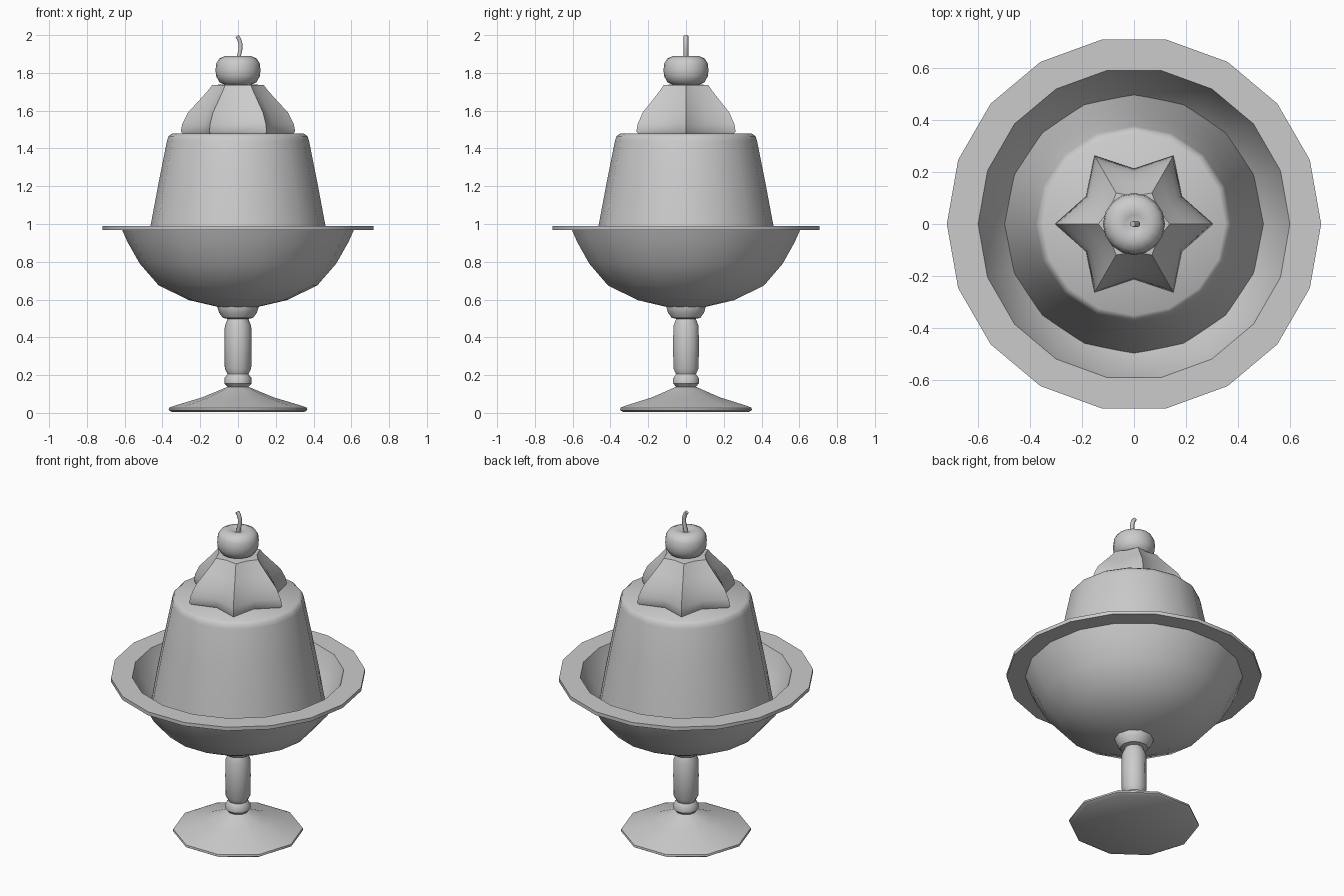
import bpy, bmesh, math

if "Cube" in bpy.data.objects:
    bpy.data.objects.remove(bpy.data.objects["Cube"])


def finish(name, bm, angle=40):
    bmesh.ops.recalc_face_normals(bm, faces=bm.faces)
    me = bpy.data.meshes.new(name)
    bm.to_mesh(me)
    bm.free()
    ob = bpy.data.objects.new(name, me)
    bpy.context.collection.objects.link(ob)
    bpy.ops.object.select_all(action='DESELECT')
    bpy.context.view_layer.objects.active = ob
    ob.select_set(True)
    bpy.ops.object.shade_smooth_by_angle(angle=math.radians(angle))
    return ob


def lathe(name, profile, sides, angle=40, ripple=None):
    """Revolve (radius, z) points; ripple gives a second radius for odd columns."""
    bm = bmesh.new()
    rings = []
    for k, (r, z) in enumerate(profile):
        if r == 0:
            rings.append([bm.verts.new((0, 0, z))] * sides)
            continue
        ring = []
        for i in range(sides):
            a = 2 * math.pi * i / sides
            q = ripple[k] if ripple and i % 2 else r
            ring.append(bm.verts.new((q * math.cos(a), q * math.sin(a), z)))
        rings.append(ring)
    for lo, hi in zip(rings, rings[1:]):
        for i in range(sides):
            j = (i + 1) % sides
            quad = list(dict.fromkeys((lo[i], lo[j], hi[j], hi[i])))
            bm.faces.new(quad)
    return finish(name, bm, angle)


# Foot and turned stem
lathe("foot_and_stem", [
    (0, 0.005), (0.35, 0.005), (0.367, 0.015), (0.365, 0.027), (0.34, 0.037),
    (0.19, 0.082), (0.11, 0.115), (0.055, 0.138), (0.071, 0.155), (0.071, 0.185),
    (0.055, 0.205), (0.07, 0.235), (0.072, 0.36), (0.07, 0.46), (0.055, 0.498),
    (0.08, 0.503), (0.1, 0.53), (0.11, 0.56), (0.11, 0.575), (0, 0.575)], 10)

# Bowl with flat rim
lathe("bowl", [
    (0, 0.555), (0.1, 0.56), (0.26, 0.597), (0.42, 0.675), (0.52, 0.79),
    (0.585, 0.905), (0.613, 0.968), (0.718, 0.968), (0.718, 0.99), (0.598, 0.99),
    (0.568, 0.91), (0.502, 0.80), (0.405, 0.69), (0.25, 0.615), (0, 0.575)], 18)

# Moulded pudding
lathe("pudding", [
    (0, 0.79), (0.497, 0.79), (0.465, 0.98), (0.42, 1.22), (0.376, 1.44),
    (0.368, 1.465), (0.35, 1.478), (0, 1.478)], 16)

# Whipped cream swirl with six ridges
lathe("whipped_cream", [
    (0, 1.475), (0.29, 1.475), (0.303, 1.49), (0.295, 1.53), (0.265, 1.59),
    (0.205, 1.655), (0.16, 1.705), (0.137, 1.735), (0, 1.745)], 12, 35,
    ripple=[0, 0.205, 0.212, 0.208, 0.19, 0.155, 0.125, 0.108, 0])

# Cherry with dimpled top
lathe("cherry", [
    (0, 1.73), (0.06, 1.733), (0.098, 1.75), (0.116, 1.783), (0.119, 1.815),
    (0.115, 1.85), (0.1, 1.875), (0.07, 1.889), (0.035, 1.886), (0, 1.868)], 16, 60)

# Curved cherry stalk
cu = bpy.data.curves.new("cherry_stalk", 'CURVE')
cu.dimensions = '3D'
cu.bevel_depth = 0.012
cu.bevel_resolution = 1
cu.use_fill_caps = True
path = [(0, 1.86), (0.006, 1.895), (0.013, 1.925), (0.013, 1.955), (0.005, 1.98), (-0.005, 1.995)]
sp = cu.splines.new('POLY')
sp.points.add(len(path) - 1)
for p, (x, z) in zip(sp.points, path):
    p.co = (x, 0, z, 1)
sp.use_smooth = True
bpy.context.collection.objects.link(bpy.data.objects.new("cherry_stalk", cu))
